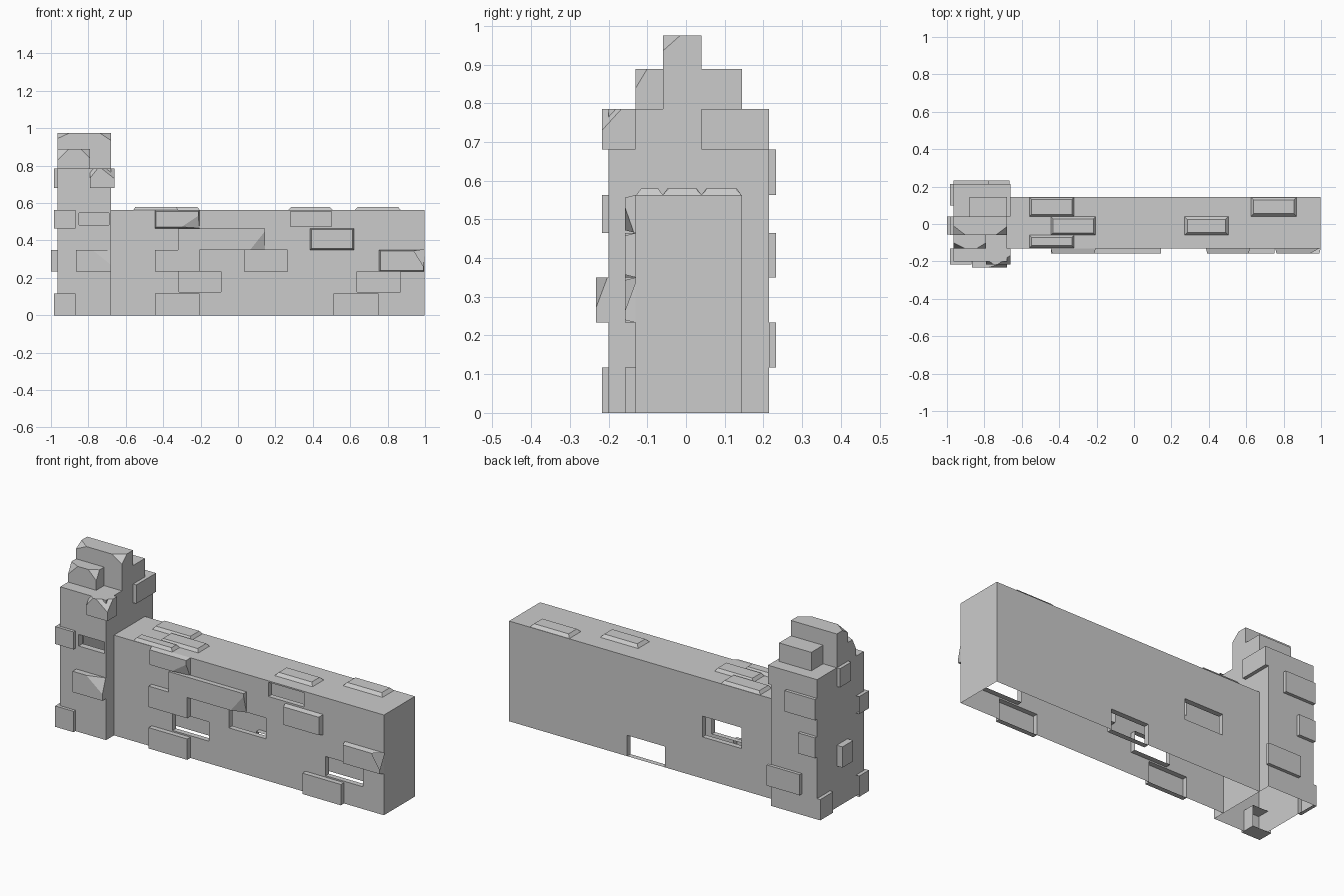
import bpy, bmesh
from mathutils import Vector

if "Cube" in bpy.data.objects:
    bpy.data.objects.remove(bpy.data.objects["Cube"])


# Face frames: (u, v, w) -> world, with w pointing outward from the face
def front(y): return lambda u, v, w: Vector((u, y - w, v))
def back(y): return lambda u, v, w: Vector((u, y + w, v))
def left(x): return lambda u, v, w: Vector((x - w, u, v))
def right(x): return lambda u, v, w: Vector((x + w, u, v))
def top(z): return lambda u, v, w: Vector((u, v, z + w))


def quad(bm, pts, normal):
    f = bm.faces.new([bm.verts.new(p) for p in pts])
    f.normal_update()
    if f.normal.dot(normal) < 0:
        f.normal_flip()
    return f


def stone(bm, m, u0, u1, v0, v1, d, inset=0.0, chips=(), cap=True):
    """Raised stone (d > 0) or open pocket (cap=False) on a face; chips cut corners off."""
    base = [(u0, v0), (u1, v0), (u1, v1), (u0, v1)]
    i = inset
    outer = [(u0 + i, v0 + i), (u1 - i, v0 + i), (u1 - i, v1 - i), (u0 + i, v1 - i)]
    lo = [m(u, v, 0) for u, v in base]
    hi = [m(u, v, d) for u, v in outer]
    mid = sum(lo + hi, Vector()) / 8
    faces = []
    for k in range(4):
        pts = [lo[k], lo[k - 1], hi[k - 1], hi[k]]
        out = (sum(pts, Vector()) / 4 - mid) * (1 if d > 0 else -1)
        faces.append(quad(bm, pts, out))
    if cap:
        faces.append(quad(bm, hi, m(0, 0, 1) - m(0, 0, 0)))
    verts = list({v for f in faces for v in f.verts})
    bmesh.ops.remove_doubles(bm, verts=verts, dist=1e-5)
    faces = [f for f in faces if f.is_valid]
    # Chipped corners: (side u, side v, size u, size v, depth)
    for su, sv, cu, cv, cw in chips:
        cu_, cv_ = (u1 - i if su > 0 else u0 + i), (v1 - i if sv > 0 else v0 + i)
        a, b, c = m(cu_ - su * cu, cv_, d), m(cu_, cv_ - sv * cv, d), m(cu_, cv_, d - cw)
        n = (b - a).cross(c - a).normalized()
        if n.dot(m(cu_, cv_, d) - a) < 0:
            n = -n
        geom = list({x for f in faces for x in [f, *f.verts, *f.edges]})
        r = bmesh.ops.bisect_plane(bm, geom=geom, plane_co=a, plane_no=n, clear_outer=True)
        faces = [g for g in r['geom'] if isinstance(g, bmesh.types.BMFace) and g.is_valid]
        cut = [g for g in r['geom_cut'] if isinstance(g, bmesh.types.BMVert)]
        if len(cut) == 3:
            f = bm.faces.new(cut)
            f.normal_update()
            if f.normal.dot(n) < 0:
                f.normal_flip()
            faces.append(f)


def panel(bm, m, u0, u1, v0, v1, stones=(), holes=()):
    """Flat shell face with stones standing out of it and pockets opened through it."""
    rects = [s[:4] for s in stones] + [h[:4] for h in holes]
    us = sorted({u0, u1} | {u for r in rects for u in r[:2] if u0 < u < u1})
    vs = sorted({v0, v1} | {v for r in rects for v in r[2:] if v0 < v < v1})
    n = m(0, 0, 1) - m(0, 0, 0)
    grid = []
    for a, b in zip(us, us[1:]):
        for c, d in zip(vs, vs[1:]):
            cu, cv = (a + b) / 2, (c + d) / 2
            if not any(r[0] < cu < r[1] and r[2] < cv < r[3] for r in rects):
                grid.append(quad(bm, [m(a, c, 0), m(b, c, 0), m(b, d, 0), m(a, d, 0)], n))
    verts = [v for f in grid for v in f.verts]
    bmesh.ops.remove_doubles(bm, verts=verts, dist=1e-5)
    for s in stones:
        stone(bm, m, *s)
    for h in holes:
        stone(bm, m, *h[:4], -h[4], cap=False)


def finish(bm, name):
    bmesh.ops.dissolve_limit(bm, angle_limit=0.01, verts=bm.verts, edges=bm.edges)
    me = bpy.data.meshes.new(name)
    bm.to_mesh(me)
    bm.free()
    bpy.context.collection.objects.link(bpy.data.objects.new(name, me))


# Long wall: hollow shell, open underneath
R = [0.0, 0.117, 0.233, 0.35, 0.465, 0.563]
bm = bmesh.new()
D = 0.028
panel(bm, front(-0.13), -0.68, 0.998, 0, R[5], stones=[
    (-0.445, -0.205, R[0], R[1], D),
    (0.51, 0.75, R[0], R[1], D),
    (-0.445, -0.205, R[2], R[3], D),
    (0.755, 0.998, R[2], R[3], D, 0.007, [(1, 1, 0.05, 0.08, 0.026)]),
    (-0.32, 0.145, R[3], R[4], D, 0.0, [(1, -1, 0.08, 0.1, 0.026)]),
    (0.385, 0.62, R[3], R[4], D, 0.007),
    (-0.445, -0.205, R[4], R[5], D, 0.007, [(1, -1, 0.09, 0.06, 0.02)]),
], holes=[
    (-0.315, -0.09, 0.125, R[2], 0.03),
    (0.635, 0.868, 0.125, R[2], 0.03),
    (0.035, 0.265, R[2], R[3], 0.03),
    (0.28, 0.5, 0.475, 0.555, 0.03),
])
panel(bm, back(0.145), -0.68, 0.998, 0, R[5], holes=[
    (0.03, 0.265, R[0], R[1], 0.03),
    (-0.445, -0.205, R[2], R[3], 0.03),
])
panel(bm, right(0.998), -0.13, 0.145, 0, R[5])
T = 0.017
panel(bm, top(R[5]), -0.68, 0.998, -0.13, 0.145, stones=[
    (-0.56, -0.32, 0.04, 0.143, T, 0.012),
    (-0.445, -0.205, -0.06, 0.04, T, 0.012),
    (-0.56, -0.32, -0.128, -0.06, T, 0.012),
    (0.27, 0.505, -0.06, 0.04, T, 0.015),
    (0.625, 0.87, 0.04, 0.143, T, 0.015),
])
finish(bm, "long_wall")

# End pillar: hollow shell, open underneath
X0, X1, Y0, Y1, H = -0.965, -0.68, -0.2, 0.215, 0.785
bm = bmesh.new()
panel(bm, front(Y0), X0, X1, 0, H, stones=[
    (-0.865, X1, R[2], R[3], 0.033, 0.0, [(1, 1, 0.1, 0.08, 0.03)]),
], holes=[(-0.85, -0.69, 0.483, 0.548, 0.035)])
panel(bm, back(Y1), X0, X1, 0, H, stones=[
    (-0.87, -0.665, R[1], R[2], 0.018),
    (-0.965, -0.86, R[3], R[4], 0.018),
    (-0.965, -0.775, R[5], 0.68, 0.018),
])
panel(bm, left(X0), Y0, Y1, 0, H, stones=[
    (-0.055, 0.04, R[2], R[3], 0.035),
    (0.1, Y1, R[0], R[1], 0.02),
    (-0.06, 0.04, 0.68, H, 0.02),
])
panel(bm, right(X1), Y0, Y1, 0, H, stones=[(0.04, Y1, 0.68, H, 0.02)])
panel(bm, top(H), X0, X1, Y0, Y1)
finish(bm, "end_pillar")

# Corner stones wrapping the pillar's front edges
bm = bmesh.new()
for z0, z1 in ((R[0], R[1]), (R[4], R[5])):
    stone(bm, front(-0.13), -0.985, -0.87, z0, z1, 0.087)
stone(bm, front(-0.13), -0.79, -0.66, 0.68, H, 0.087, 0.0,
      [(1, 1, 0.07, 0.055, 0.05), (-1, 1, 0.04, 0.05, 0.03)])
finish(bm, "corner_stones")

# Broken stones stacked on top of the pillar
bm = bmesh.new()
stone(bm, top(H), X0, X1, -0.06, 0.04, 0.19, 0.0,
      [(-1, -1, 0.065, 0.05, 0.03), (1, -1, 0.06, 0.045, 0.04)])
stone(bm, top(H), X0, -0.79, -0.13, -0.06, 0.104, 0.0,
      [(-1, -1, 0.06, 0.03, 0.06), (1, -1, 0.05, 0.03, 0.05)])
stone(bm, top(H), -0.88, X1, 0.04, 0.145, 0.104)
finish(bm, "top_stones")
